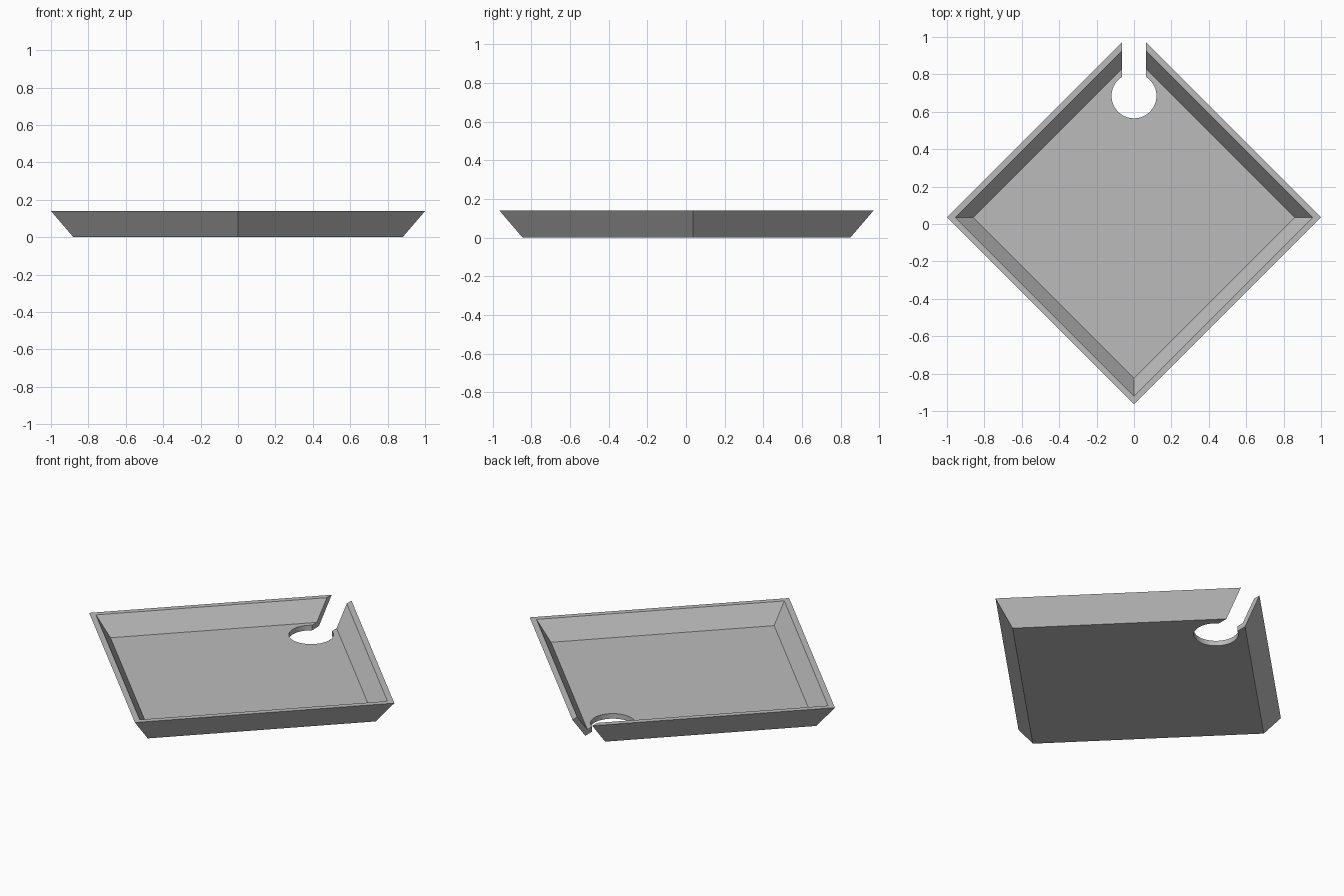
import bpy, bmesh
from math import sin, cos, pi, asin

if "Cube" in bpy.data.objects:
    bpy.data.objects.remove(bpy.data.objects["Cube"], do_unlink=True)

CENTRE_Y = 0.035
HOLE_Y, HOLE_R, SLOT = 0.685, 0.12, 0.065

grey = bpy.data.materials.new("light grey")
grey.use_nodes = True
colour = (0.5, 0.5, 0.5, 1)
grey.diffuse_color = colour
grey.node_tree.nodes["Principled BSDF"].inputs["Base Color"].default_value = colour


def make_object(name, bm):
    bmesh.ops.recalc_face_normals(bm, faces=bm.faces)
    mesh = bpy.data.meshes.new(name)
    bm.to_mesh(mesh)
    bm.free()
    mesh.materials.append(grey)
    obj = bpy.data.objects.new(name, mesh)
    bpy.context.collection.objects.link(obj)
    return obj


def loft(rings):
    """Closed solid through a list of rings with equal point counts."""
    bm = bmesh.new()
    loops = [[bm.verts.new(p) for p in ring] for ring in rings]
    for a, b in zip(loops, loops[1:]):
        n = len(a)
        for i in range(n):
            bm.faces.new((a[i], a[(i + 1) % n], b[(i + 1) % n], b[i]))
    bm.faces.new(loops[0][::-1])
    bm.faces.new(loops[-1])
    return bm


def diamond(r, z):
    return [(r, CENTRE_Y, z), (0, CENTRE_Y + r, z),
            (-r, CENTRE_Y, z), (0, CENTRE_Y - r, z)]


# Tray: flared outside, flat rim, flared inside, floor
tray = make_object("tray", loft([diamond(0.88, 0), diamond(1.0, 0.14),
                                 diamond(0.955, 0.14), diamond(0.86, 0.03)]))

# Keyhole cutter: round drain hole with a slot out through the back corner
gap = asin(SLOT / HOLE_R)
steps = 48
profile = [(SLOT, 1.2), (-SLOT, 1.2)]
for i in range(steps + 1):
    a = pi / 2 + gap + (2 * pi - 2 * gap) * i / steps
    profile.append((HOLE_R * cos(a), HOLE_Y + HOLE_R * sin(a)))
cutter = make_object("keyhole_cutter",
                     loft([[(x, y, z) for x, y in profile] for z in (-0.1, 0.3)]))
cutter.hide_render = True

# Cut the keyhole and keep only the finished tray
mod = tray.modifiers.new("keyhole", "BOOLEAN")
mod.operation, mod.solver, mod.object = "DIFFERENCE", "EXACT", cutter
bpy.context.view_layer.objects.active = tray
bpy.ops.object.modifier_apply(modifier=mod.name)
bpy.data.objects.remove(cutter, do_unlink=True)
